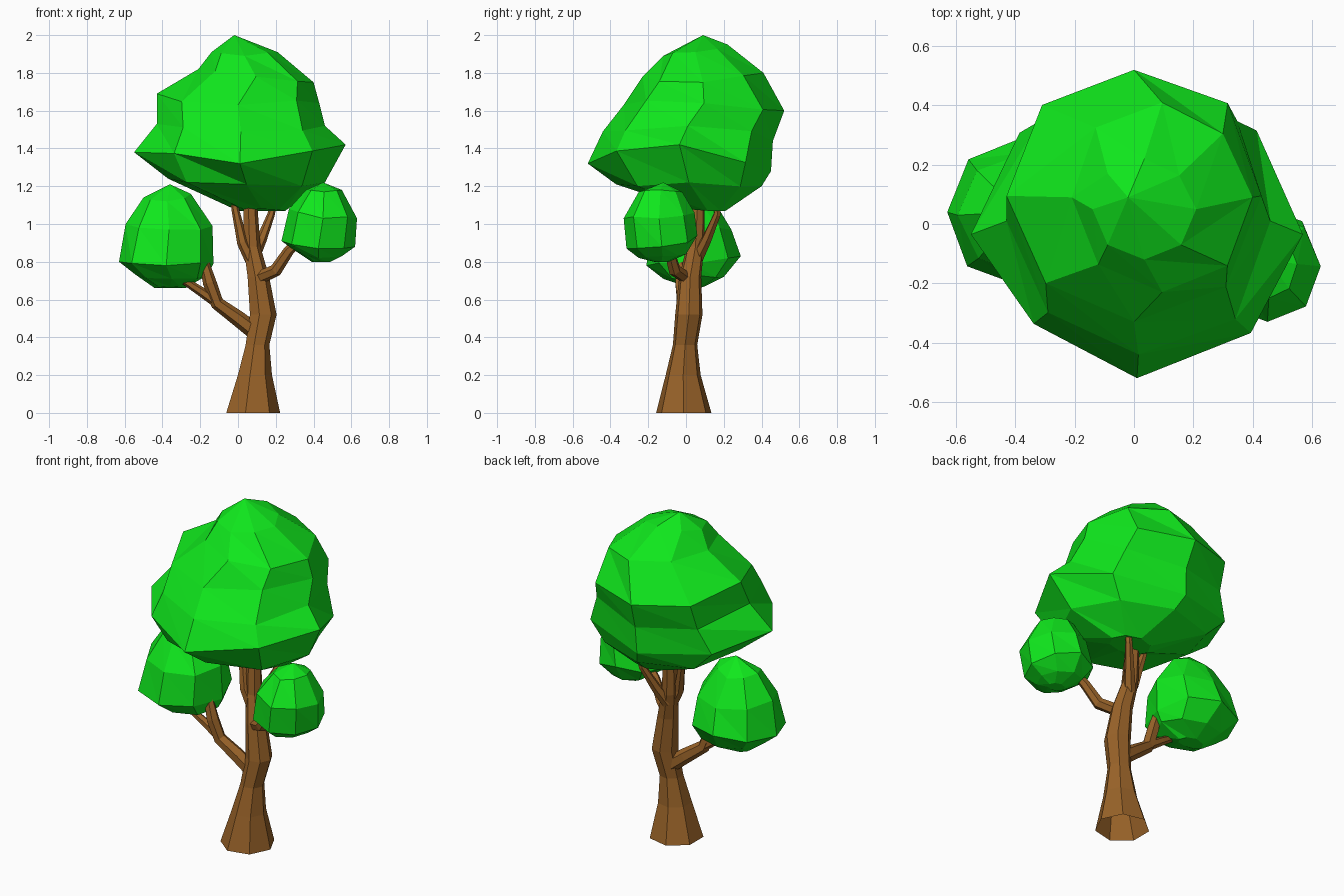
import bpy, math, random
from mathutils import Vector

if "Cube" in bpy.data.objects:
    bpy.data.objects.remove(bpy.data.objects["Cube"])

random.seed(4)


def material(name, rgb):
    m = bpy.data.materials.new(name)
    m.diffuse_color = (*rgb, 1)
    m.use_nodes = True
    m.node_tree.nodes["Principled BSDF"].inputs["Base Color"].default_value = m.diffuse_color
    return m


BARK = material("bark", (0.32, 0.125, 0.022))
LEAF = material("leaf", (0.005, 0.8, 0.012))


def make_object(name, verts, faces, mat):
    mesh = bpy.data.meshes.new(name)
    mesh.from_pydata(verts, [], faces)
    mesh.materials.append(mat)
    obj = bpy.data.objects.new(name, mesh)
    bpy.context.collection.objects.link(obj)
    return obj


def tube(name, path, sides=6, level=False):
    """Faceted open limb along (x, y, z, radius) points; level keeps rings horizontal."""
    pts = [Vector(p[:3]) for p in path]
    verts, faces = [], []
    for i, p in enumerate(pts):
        t = Vector((0, 0, 1))
        if not level:
            t = (pts[min(i + 1, len(pts) - 1)] - pts[max(i - 1, 0)]).normalized()
        u = Vector((0, 1, 0)).cross(t).normalized()
        v = t.cross(u)
        for j in range(sides):
            a = math.tau * j / sides
            verts.append(p + path[i][3] * (u * math.cos(a) + v * math.sin(a)))
    for i in range(len(pts) - 1):
        for j in range(sides):
            k = (j + 1) % sides
            a, b = i * sides, (i + 1) * sides
            faces.append((a + j, a + k, b + k, b + j))
    last = len(verts) - sides
    faces.append(tuple(range(last, last + sides)))
    return make_object(name, verts, faces, BARK)


def crown(name, rings, apex, fullness=None, sides=8):
    """Leaf mass from uneven rings: left x,z  right x,z  front y,z  back y,z.
    fullness scales the four corners between those directions."""
    verts, faces = [], []
    for i, (lx, lz, rx, rz, fy, fz, by, bz) in enumerate(rings):
        for j in range(sides):
            a = math.tau * j / sides
            c, s = math.cos(a), math.sin(a)
            k, dz = 1, 0
            if j % 2 and i:
                k = fullness[i][j // 2] if fullness else random.uniform(0.97, 1.04)
                dz = random.uniform(-0.025, 0.025) * (rx - lx)
            x = (lx + rx) / 2 + k * c * (rx - lx) / 2
            y = (fy + by) / 2 + k * s * (by - fy) / 2
            z = c * c * (rz if c > 0 else lz) + s * s * (bz if s > 0 else fz) + dz
            verts.append((x, y, z))
    for i in range(len(rings) - 1):
        for j in range(sides):
            k = (j + 1) % sides
            a, b = i * sides, (i + 1) * sides
            faces += [(a + j, a + k, b + j), (a + k, b + k, b + j)]
    top = len(verts)
    verts.append(apex)
    faces += [(top - sides + j, top - sides + (j + 1) % sides, top) for j in range(sides)]
    faces.append(tuple(reversed(range(sides))))
    return make_object(name, verts, faces, LEAF)


# Trunk with flared foot
tube("trunk", [(.073, -.012, 0, .15), (.085, -.015, .2, .095), (.1, -.005, .36, .066),
               (.13, .015, .52, .074), (.105, .022, .72, .06), (.072, .05, .88, .047),
               (.06, .065, 1.18, .036)], 7, True)

# Branches
tube("left_branch", [(.09, .01, .43, .045), (.0, .0, .50, .042), (-.11, -.015, .58, .036),
                     (-.15, -.025, .69, .036), (-.18, -.02, .80, .026)])
tube("left_twig", [(-.09, -.01, .57, .03), (-.2, -.015, .645, .025), (-.33, -.03, .73, .018)])
tube("right_branch", [(.1, .01, .71, .035), (.2, -.06, .755, .034),
                      (.27, -.09, .86, .028), (.34, -.11, .93, .02)])
tube("upper_left_branch", [(.075, .03, .80, .034), (.025, .03, .9, .03),
                           (-.015, .06, 1.08, .02), (-.03, .07, 1.18, .014)])
tube("upper_right_branch", [(.08, .06, .82, .034), (.125, .11, .92, .028),
                            (.175, .165, 1.05, .02), (.2, .18, 1.15, .013)])

# Leaf crowns
crown("main_crown", [
    (.0, 1.07, .25, 1.07, .02, 1.08, .21, 1.07),
    (-.37, 1.24, .46, 1.22, -.37, 1.21, .40, 1.20),
    (-.55, 1.38, .57, 1.42, -.52, 1.32, .45, 1.28),
    (-.43, 1.53, .46, 1.52, -.44, 1.49, .46, 1.44),
    (-.43, 1.69, .43, 1.64, -.33, 1.63, .52, 1.60),
    (-.21, 1.82, .40, 1.75, -.23, 1.78, .41, 1.80),
    (-.14, 1.91, .21, 1.91, -.12, 1.89, .22, 1.95)], (-.02, .09, 2.0),
    [(1, 1, 1, 1), (1, 1.05, 1.08, 1), (1.02, 1, .88, .97), (1.06, 1.06, .97, 1.04),
     (1.04, 1.02, .98, 1.02), (.95, 1.04, 1, 1.02), (.95, 1, 1, 1)])
crown("left_crown", [
    (-.44, .66, -.28, .66, .0, .67, .1, .67),
    (-.54, .73, -.16, .73, -.12, .71, .2, .72),
    (-.63, .80, -.13, .79, -.21, .78, .29, .83),
    (-.595, 1.0, -.135, .99, -.18, .97, .24, .97),
    (-.5, 1.14, -.25, 1.16, -.08, 1.12, .15, 1.12)], (-.36, .04, 1.21))
crown("right_crown", [
    (.39, .80, .49, .80, -.17, .80, -.09, .80),
    (.3, .86, .55, .83, -.25, .82, .0, .84),
    (.23, .91, .62, .88, -.315, .87, .06, .94),
    (.27, 1.08, .63, 1.03, -.33, 1.03, .045, 1.06),
    (.36, 1.18, .55, 1.18, -.25, 1.17, -.02, 1.17)], (.45, -.12, 1.22))
